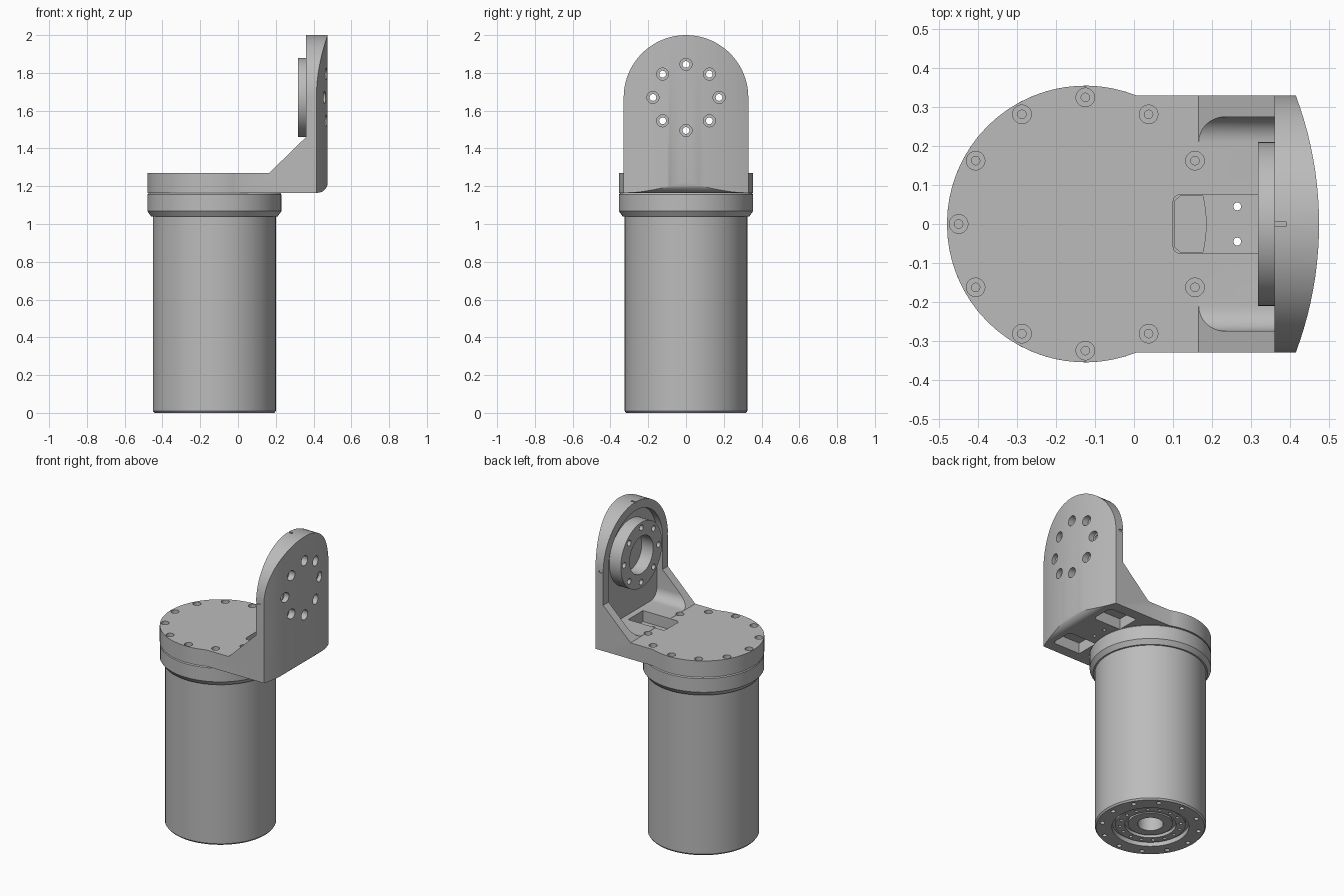
import bpy, bmesh, math
from mathutils import Matrix, Vector

if "Cube" in bpy.data.objects:
    bpy.data.objects.remove(bpy.data.objects["Cube"])

grey = bpy.data.materials.new("machined_grey")
grey.use_nodes = True
GREY = (0.5, 0.5, 0.5, 1)
grey.diffuse_color = GREY
grey.node_tree.nodes["Principled BSDF"].inputs["Base Color"].default_value = GREY

CX = -0.125      # axis of the motor body
HUB_Z = 1.67     # height of the output hub
BASE_Z = 1.165   # underside of the bracket
TOP_Z = 1.27     # top of the bracket plate


def make(name, bm):
    bmesh.ops.recalc_face_normals(bm, faces=bm.faces)
    mesh = bpy.data.meshes.new(name)
    bm.to_mesh(mesh)
    bm.free()
    ob = bpy.data.objects.new(name, mesh)
    bpy.context.collection.objects.link(ob)
    mesh.materials.append(grey)
    return ob


def prism(name, pts, axis, lo, hi):
    """Extrude a 2D outline along an axis; the outline uses the other two axes in order."""
    def place(p, d):
        c = list(p)
        c.insert("xyz".index(axis), d)
        return c
    bm = bmesh.new()
    a = [bm.verts.new(place(p, lo)) for p in pts]
    b = [bm.verts.new(place(p, hi)) for p in pts]
    bm.faces.new(a)
    bm.faces.new(b[::-1])
    for i in range(len(pts)):
        j = (i + 1) % len(pts)
        bm.faces.new((a[i], a[j], b[j], b[i]))
    return make(name, bm)


def rods(name, points, r, axis, lo, hi, segs=20):
    """Several parallel cylinders in one mesh."""
    rot = Matrix.Rotation(math.pi / 2, 4, 'Y') if axis == 'x' else Matrix()
    bm = bmesh.new()
    for p in points:
        mid = (lo + hi) / 2
        pos = (mid, *p) if axis == 'x' else (*p, mid)
        bmesh.ops.create_cone(bm, cap_ends=True, segments=segs, radius1=r, radius2=r,
                              depth=hi - lo, matrix=Matrix.Translation(pos) @ rot)
    return make(name, bm)


def lathe(name, profile, segs=64):
    bm = bmesh.new()
    vs = [bm.verts.new((r, 0, z)) for r, z in profile]
    es = [bm.edges.new(e) for e in zip(vs, vs[1:])]
    bmesh.ops.spin(bm, geom=vs + es, cent=(0, 0, 0), axis=(0, 0, 1),
                   angle=math.tau, steps=segs, use_duplicate=False)
    bmesh.ops.remove_doubles(bm, verts=bm.verts, dist=1e-5)
    bmesh.ops.translate(bm, verts=bm.verts, vec=(CX, 0, 0))
    return make(name, bm)


def boolean(ob, tool, op='DIFFERENCE'):
    mod = ob.modifiers.new("cut", 'BOOLEAN')
    mod.object, mod.operation, mod.solver = tool, op, 'EXACT'
    bpy.context.view_layer.objects.active = ob
    bpy.ops.object.modifier_apply(modifier=mod.name)
    bpy.data.objects.remove(tool)


def arc(cx, cy, r, a0, a1, n):
    return [(cx + r * math.cos(math.radians(a0 + (a1 - a0) * i / n)),
             cy + r * math.sin(math.radians(a0 + (a1 - a0) * i / n))) for i in range(n + 1)]


def ring(cx, cy, r, n, skip_first=False):
    return arc(cx, cy, r, 0, 360, n)[int(skip_first):n]


# Motor body with stepped underside
body = lathe("motor_body", [
    (0, .15), (.075, .15), (.075, .02), (.13, .02), (.13, .035), (.15, .035),
    (.15, .015), (.205, .015), (.205, .03), (.225, .03), (.225, 0), (.317, 0),
    (.325, .01), (.325, 1.06), (0, 1.06)])
boolean(body, rods("tool", ring(CX, 0, .285, 12), .014, 'z', -.05, .06))
boolean(body, rods("tool", ring(CX, 0, .178, 16), .01, 'z', -.05, .06))

# Collar under the bracket
collar = lathe("collar", [(0, 1.04), (.335, 1.04), (.355, 1.068), (.355, 1.156),
                          (.349, 1.163), (0, 1.163)])

# Bracket: plan outline, trimmed by side and end outlines
plan = arc(CX, 0, .355, 68.4, 291.6, 44)
plan += arc(.475 - .94, 0, .94, -20.55, 20.55, 20)
bracket = prism("bracket", plan, 'z', BASE_Z, 2.05)
side = [(-.6, BASE_Z - .02), (-.6, TOP_Z), (.165, TOP_Z), (.36, 1.46), (.36, 2.1), (.6, 2.1),
        (.6, 1.25)]
side += arc(.42, 1.22, .055, 0, -90, 8) + [(.4, BASE_Z - .02)]
side = [p for p in side if p != (.6, 1.25)]
side[5:6] = [(.476, 2.1)]
boolean(bracket, prism("tool", side, 'y', -.5, .5), 'INTERSECT')
end = [(-.5, 1.1), (.5, 1.1), (.5, 1.3), (.33, 1.3)]
end += arc(0, HUB_Z, .33, 0, 180, 40) + [(-.33, 1.3), (-.5, 1.3)]
boolean(bracket, prism("tool", end, 'x', -.7, .7), 'INTERSECT')

# Pocket between the gussets with filleted lower corners, sunk into the upright
pocket = arc(-.21, TOP_Z + .066, .065, 180, 270, 8) + arc(.21, TOP_Z + .066, .065, 270, 360, 8)
pocket += arc(0, HUB_Z, .275, 0, 180, 32)
boolean(bracket, prism("tool", pocket, 'x', .1, .4))

# Cable slot and its passage down to the collar
slot = [(.36, -.076), (.36, .076)] + arc(.12, .056, .02, 90, 180, 4)
slot += arc(.12, -.056, .02, 180, 270, 4)
boolean(bracket, prism("tool", slot, 'z', 1.2, 1.4))
drop = arc(CX, 0, .31, -13.5, 13.5, 8) + [(.12, .0725), (.105, .06), (.105, -.06), (.12, -.0725)]
boolean(bracket, prism("tool", drop, 'z', 1.1, 1.25))
boolean(bracket, rods("tool", [(.265, -.045), (.265, .045)], .01, 'z', 1.1, 1.3))

# Underside relief pockets
for s in (-1, 1):
    relief = [(.2, s * .11), (.385, s * .11), (.4, s * .125), (.4, s * .245),
              (.385, s * .26), (.2, s * .26)]
    boolean(bracket, prism("tool", relief, 'z', 1.1, 1.235))

# Countersunk mounting holes around the flange
rim = ring(CX, 0, .325, 12, True)
boolean(bracket, rods("tool", rim, .024, 'z', 1.245, 1.4))
boolean(bracket, rods("tool", rim, .011, 'z', 1.19, 1.4, 12))

# Alignment notches on the upright edge
for y, z in ((0, 2), (.33, HUB_Z), (-.33, HUB_Z)):
    notch = [(y - .006, z - .006), (y + .006, z - .006), (y + .006, z + .006), (y - .006, z + .006)]
    boolean(bracket, prism("tool", notch, 'x', .3, .39))

# Output hub ring on the inside of the upright
hub = rods("hub_ring", [(0, HUB_Z)], .21, 'x', .318, .405, 64)
boolean(hub, rods("tool", [(0, HUB_Z)], .12, 'x', .2, .6, 48))

# Bolt circle through hub and upright, counterbored outside
bolts = ring(0, HUB_Z, .175, 8)
for part in (hub, bracket):
    boolean(part, rods("tool", bolts, .018, 'x', .2, .6))
boolean(bracket, rods("tool", bolts, .032, 'x', .43, .6))

# Smooth the round surfaces and keep machined edges crisp
for ob in (body, collar, bracket, hub):
    bpy.ops.object.select_all(action='DESELECT')
    ob.select_set(True)
    bpy.context.view_layer.objects.active = ob
    bpy.ops.object.shade_smooth_by_angle(angle=math.radians(25))
